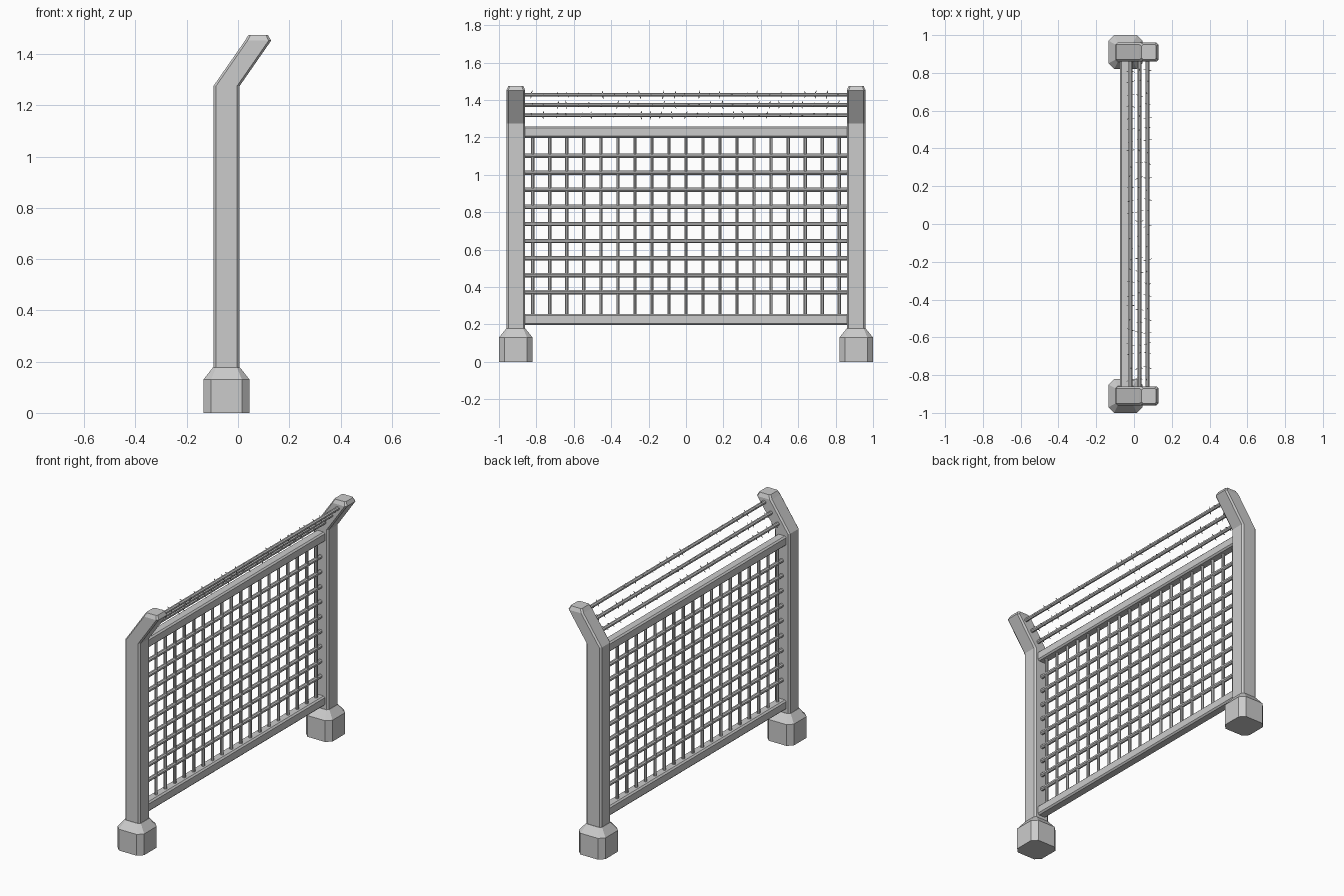
import bpy, bmesh, math, random
from mathutils import Vector, Matrix

if "Cube" in bpy.data.objects:
    bpy.data.objects.remove(bpy.data.objects["Cube"])

random.seed(4)
CX = -0.045          # fence plane
POST_Y = 0.91
SPAN = 0.865         # half length of rails and wires


def finish(name, bm):
    bmesh.ops.recalc_face_normals(bm, faces=bm.faces)
    me = bpy.data.meshes.new(name)
    bm.to_mesh(me)
    bm.free()
    ob = bpy.data.objects.new(name, me)
    bpy.context.collection.objects.link(ob)
    return ob


def octagon(cx, cy, hx, hy, c):
    """Rectangle with cut corners."""
    return [(cx + a, cy + b) for a, b in (
        (hx, -hy + c), (hx, hy - c), (hx - c, hy), (-hx + c, hy),
        (-hx, hy - c), (-hx, -hy + c), (-hx + c, -hy), (hx - c, -hy))]


def loft(name, rings):
    bm = bmesh.new()
    loops = [[bm.verts.new(p) for p in r] for r in rings]
    for a, b in zip(loops, loops[1:]):
        for i in range(len(a)):
            j = (i + 1) % len(a)
            bm.faces.new((a[i], a[j], b[j], b[i]))
    bm.faces.new(loops[0])
    bm.faces.new(loops[-1])
    return finish(name, bm)


def rod(bm, p, q, r1, r2=None, sides=8):
    p, q = Vector(p), Vector(q)
    d = q - p
    rot = d.to_track_quat('Z', 'Y').to_matrix().to_4x4()
    m = Matrix.Translation((p + q) / 2) @ rot @ Matrix.Rotation(math.pi / sides, 4, 'Z')
    bmesh.ops.create_cone(bm, cap_ends=True, segments=sides, radius1=r1,
                          radius2=r1 if r2 is None else r2, depth=d.length, matrix=m)


# posts with leaning arms, and their footings
for side, s in (("near", -1), ("far", 1)):
    y = s * POST_Y
    post = [(0.15, CX, 0.051, 0.05, 0.01), (1.275, CX, 0.051, 0.05, 0.01),
            (1.452, 0.078, 0.051, 0.05, 0.01), (1.475, 0.079, 0.038, 0.04, 0.008)]
    foot = [(0.0, CX, 0.09, 0.09, 0.03), (0.13, CX, 0.09, 0.09, 0.03),
            (0.177, CX, 0.053, 0.052, 0.012)]
    for part, secs in (("post", post), ("footing", foot)):
        loft(f"{side}_{part}", [[(px, py, z) for px, py in octagon(cx, y, hx, hy, c)]
                                for z, cx, hx, hy, c in secs])

# top and bottom rails
for name, z in (("bottom_rail", 0.226), ("top_rail", 1.228)):
    loft(name, [[(px, y, pz) for px, pz in octagon(CX, z, 0.03, 0.03, 0.009)]
                for y in (-SPAN, SPAN)])

# grid of bars
bm = bmesh.new()
for i in range(9):
    z = 0.372 + i * 0.0913
    rod(bm, (CX, -SPAN, z), (CX, SPAN, z), 0.0125)
finish("horizontal_bars", bm)
bm = bmesh.new()
for i in range(-9, 10):
    rod(bm, (CX, i * 0.091, 0.22), (CX, i * 0.091, 1.23), 0.0095)
finish("vertical_bars", bm)

# barbed wires along the arms
wires, barbs = bmesh.new(), bmesh.new()
for x, z in ((-0.018, 1.319), (0.028, 1.374), (0.072, 1.428)):
    rod(wires, (x, -SPAN, z), (x, SPAN, z), 0.0115)
    for k in range(27):
        y = -0.82 + k * 0.063 + random.uniform(-0.012, 0.012)
        a = random.uniform(0, math.pi)
        for t in (a, a + math.pi):
            d = Vector((math.cos(t), random.uniform(-0.4, 0.4), math.sin(t)))
            c = Vector((x, y, z))
            rod(barbs, c, c + d * 0.023, 0.005, 0.001, 4)
finish("barbed_wires", wires)
finish("wire_barbs", barbs)
